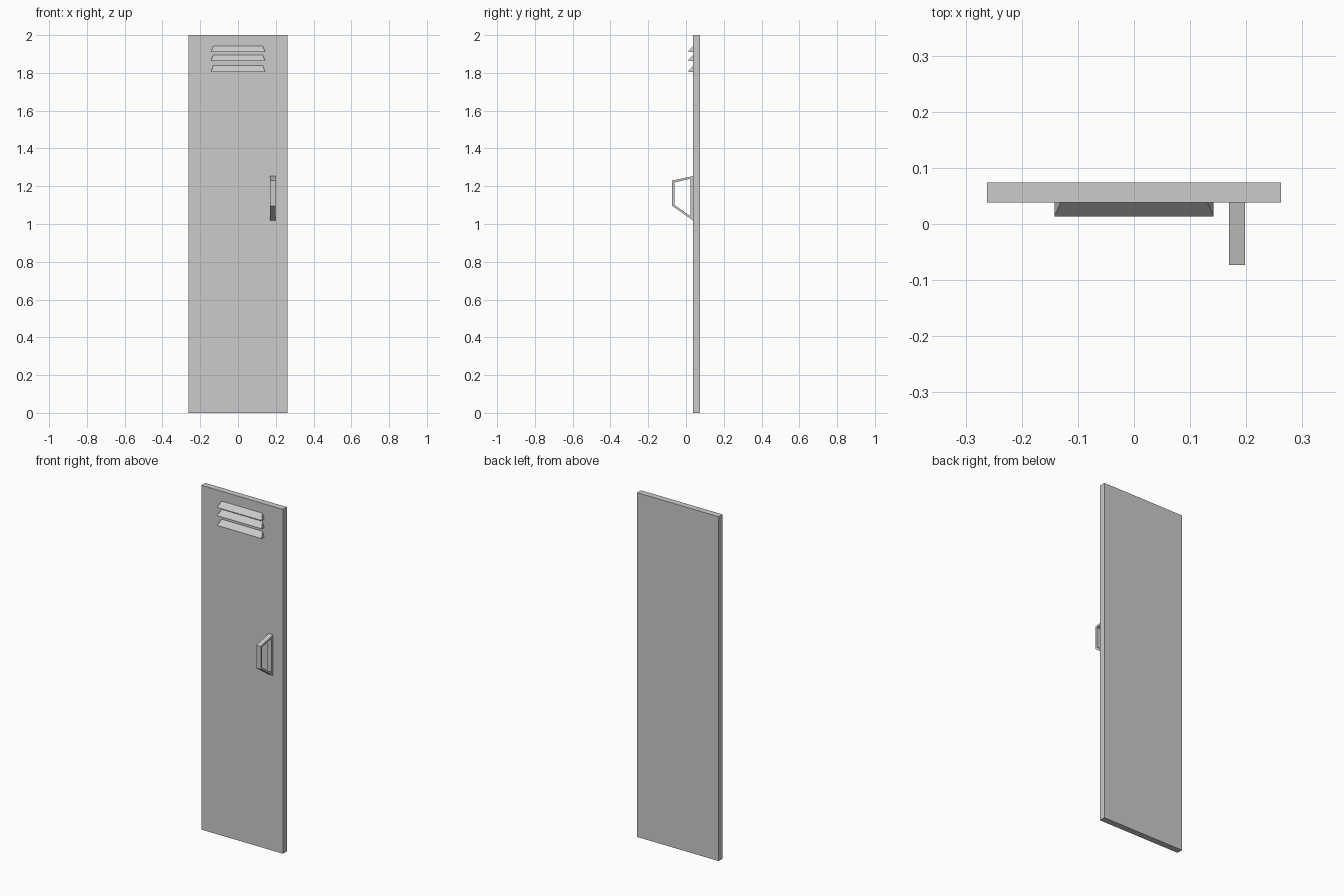
import bpy, bmesh

if "Cube" in bpy.data.objects:
    bpy.data.objects.remove(bpy.data.objects["Cube"])


def make_object(name, verts, faces):
    mesh = bpy.data.meshes.new(name)
    mesh.from_pydata(verts, [], faces)
    bm = bmesh.new()
    bm.from_mesh(mesh)
    bmesh.ops.recalc_face_normals(bm, faces=bm.faces)
    bm.to_mesh(mesh)
    bm.free()
    obj = bpy.data.objects.new(name, mesh)
    bpy.context.collection.objects.link(obj)
    return obj


# Door panel
bpy.ops.mesh.primitive_cube_add(size=1, location=(0, 0.056, 1))
door = bpy.context.object
door.name = "door_panel"
door.scale = (0.524, 0.036, 2)

# Vent louvres: sloped hood with tapered ends and a thin front lip
FACE_Y = 0.038
hood = [(0.142, FACE_Y, 0), (0.142, 0.013, 0), (0.142, 0.014, 0.006), (0.131, FACE_Y, 0.032)]
for i, z in enumerate((1.911, 1.863, 1.806)):
    verts = [(s * x, y, z + h) for s in (-1, 1) for x, y, h in hood]
    faces = [(k, (k + 1) % 4, (k + 1) % 4 + 4, k + 4) for k in range(4)]
    faces += [(0, 1, 2, 3), (4, 5, 6, 7)]
    make_object(f"vent_louvre_{i + 1}", verts, faces)

# Handle: closed four-sided ring profile (y, z) given width along x
outer = [(FACE_Y, 1.254), (-0.073, 1.230), (-0.073, 1.096), (FACE_Y, 1.018)]
inner = [(0.024, 1.239), (-0.062, 1.220), (-0.062, 1.102), (0.024, 1.041)]
verts = [(x, y, z) for x in (0.169, 0.198) for y, z in outer + inner]
faces = []
for k in range(4):
    n = (k + 1) % 4
    faces += [(k, n, n + 4, k + 4), (k + 8, n + 8, n + 12, k + 12),
              (k, n, n + 8, k + 8), (k + 4, n + 4, n + 12, k + 12)]
make_object("handle", verts, faces)
